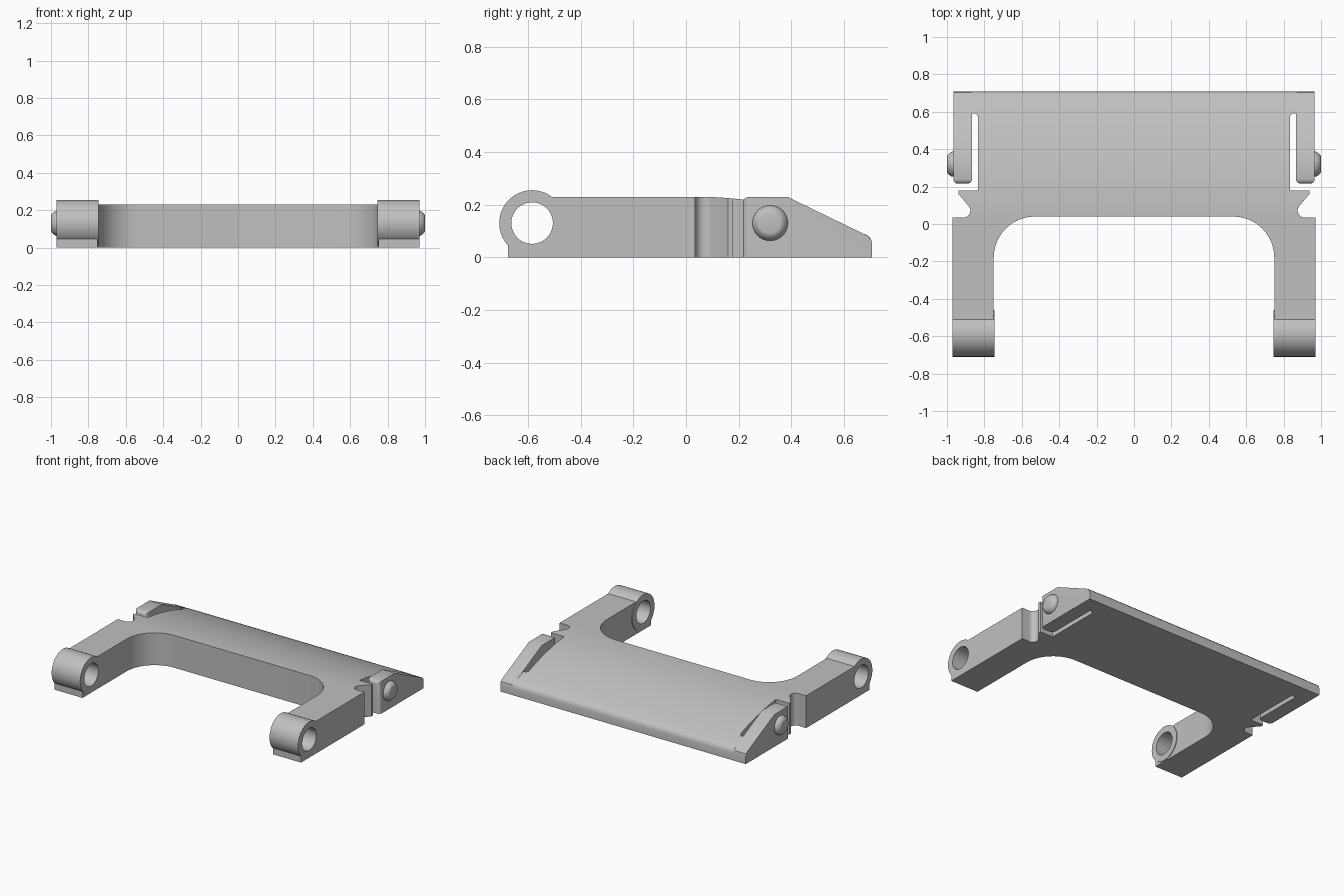
import bpy, bmesh
from math import sin, cos, pi, radians

if "Cube" in bpy.data.objects:
    bpy.data.objects.remove(bpy.data.objects["Cube"])

grey = bpy.data.materials.new("plain_grey")
grey.use_nodes = True
COLOUR = (0.53, 0.53, 0.53, 1)
grey.diffuse_color = COLOUR
grey.node_tree.nodes["Principled BSDF"].inputs["Base Color"].default_value = COLOUR


def arc(cx, cy, r, start, end, n=12):
    """Points along an arc, angles in degrees."""
    angles = [radians(start + (end - start) * i / n) for i in range(n + 1)]
    return [(cx + r * cos(a), cy + r * sin(a)) for a in angles]


def prism(name, pts, axis, lo, hi, round_edges=None, width=0.02):
    """Extrude an outline: axis z takes (x, y) points, axis x takes (y, z)."""
    bm = bmesh.new()
    place = (lambda a, b, h: (a, b, h)) if axis == "z" else (lambda a, b, h: (h, a, b))
    face = bm.faces.new([bm.verts.new(place(a, b, lo)) for a, b in pts])
    top = bmesh.ops.extrude_face_region(bm, geom=[face])["geom"]
    shift = place(0, 0, hi - lo)
    bmesh.ops.translate(bm, vec=shift, verts=[g for g in top if isinstance(g, bmesh.types.BMVert)])
    bmesh.ops.recalc_face_normals(bm, faces=bm.faces)
    if round_edges:
        chosen = [e for e in bm.edges if round_edges(e)]
        bmesh.ops.bevel(bm, geom=chosen, offset=width, segments=4, profile=0.5, affect="EDGES")
    return finish(name, bm)


def finish(name, bm):
    mesh = bpy.data.meshes.new(name)
    bm.to_mesh(mesh)
    bm.free()
    mesh.materials.append(grey)
    obj = bpy.data.objects.new(name, mesh)
    bpy.context.collection.objects.link(obj)
    return obj


def combine(obj, other, operation):
    mod = obj.modifiers.new(operation.lower(), "BOOLEAN")
    mod.operation, mod.object, mod.solver = operation, other, "EXACT"
    bpy.context.view_layer.objects.active = obj
    bpy.ops.object.modifier_apply(modifier=mod.name)
    bpy.data.objects.remove(other)


def smooth(obj):
    bpy.ops.object.select_all(action="DESELECT")
    obj.select_set(True)
    bpy.context.view_layer.objects.active = obj
    bpy.ops.object.shade_smooth_by_angle(angle=radians(32))


# Plan outline of the frame: right half, then mirrored
half = [(0.87, 0.8), (0.87, 0.59), (0.845, 0.59), (0.834, 0.575), (0.834, 0.178),
        (0.938, 0.178), (0.938, 0.16)]
half += arc(0.912, 0.072, 0.037, 140, 270)
half += [(0.97, 0.035), (0.97, -0.585), (0.75, -0.585)]
half += arc(0.53, -0.18, 0.22, 0, 90)
frame = prism("frame", half + [(-x, y) for x, y in reversed(half)], "z", -0.1, 0.4)

# Side profile: flat arms, then a top that curves down to the back lip
START, DROP, LENGTH = 0.04, 0.147, 0.65
curve = [(START + LENGTH * i / 20, 0.23 - DROP * (i / 20) ** 2) for i in range(21)]
profile = [(-0.8, 0), (-0.8, 0.23)] + curve + [(0.703, 0.07), (0.708, 0.05), (0.708, 0)]
combine(frame, prism("side_profile", profile, "x", -1.2, 1.2), "INTERSECT")

# Pivot eyes with a foot under each, bored through
EYE = (-0.585, 0.13)
for side in (-1, 1):
    inner, outer = sorted((side * 0.745, side * 0.97))
    combine(frame, prism("eye", arc(*EYE, 0.125, 0, 354.375, 63), "x", inner, outer), "UNION")
    inner, outer = sorted((side * 0.75, side * 0.97))
    foot = [(-0.677, 0), (-0.677, 0.06), (-0.56, 0.06), (-0.56, 0)]
    combine(frame, prism("foot", foot, "x", inner, outer), "UNION")
combine(frame, prism("bore", arc(*EYE, 0.079, 0, 352.5, 47), "x", -1.2, 1.2), "DIFFERENCE")
smooth(frame)

# Spring tabs with a sloped back and rounded front end
tab_profile = [(0.216, 0), (0.216, 0.23), (0.385, 0.23), (0.688, 0.083),
               (0.703, 0.07), (0.708, 0.05), (0.708, 0)]


def front_end(edge):
    mid = (edge.verts[0].co + edge.verts[1].co) / 2
    return mid.z > 0.05 and all(abs(v.co.y - 0.216) < 0.001 for v in edge.verts)


# Latch knobs: a low button turned from a rounded profile
KNOB = [(0.95, 0.068), (0.97, 0.067), (0.977, 0.065), (0.985, 0.06),
        (0.993, 0.053), (0.998, 0.046), (1.0, 0.038)]
SIDES = 40
for side, label in ((1, "left"), (-1, "right")):
    inner, outer = sorted((side * 0.866, side * 0.966))
    smooth(prism(label + "_tab", tab_profile, "x", inner, outer, front_end, 0.025))

    bm = bmesh.new()
    rings = [[bm.verts.new((side * x, 0.32 + r * cos(2 * pi * i / SIDES),
                            0.13 + r * sin(2 * pi * i / SIDES))) for i in range(SIDES)]
             for x, r in KNOB]
    for a, b in zip(rings, rings[1:]):
        for i in range(SIDES):
            j = (i + 1) % SIDES
            bm.faces.new((a[i], a[j], b[j], b[i]))
    bm.faces.new(rings[0])
    bm.faces.new(rings[-1])
    bmesh.ops.recalc_face_normals(bm, faces=bm.faces)
    smooth(finish(label + "_knob", bm))
